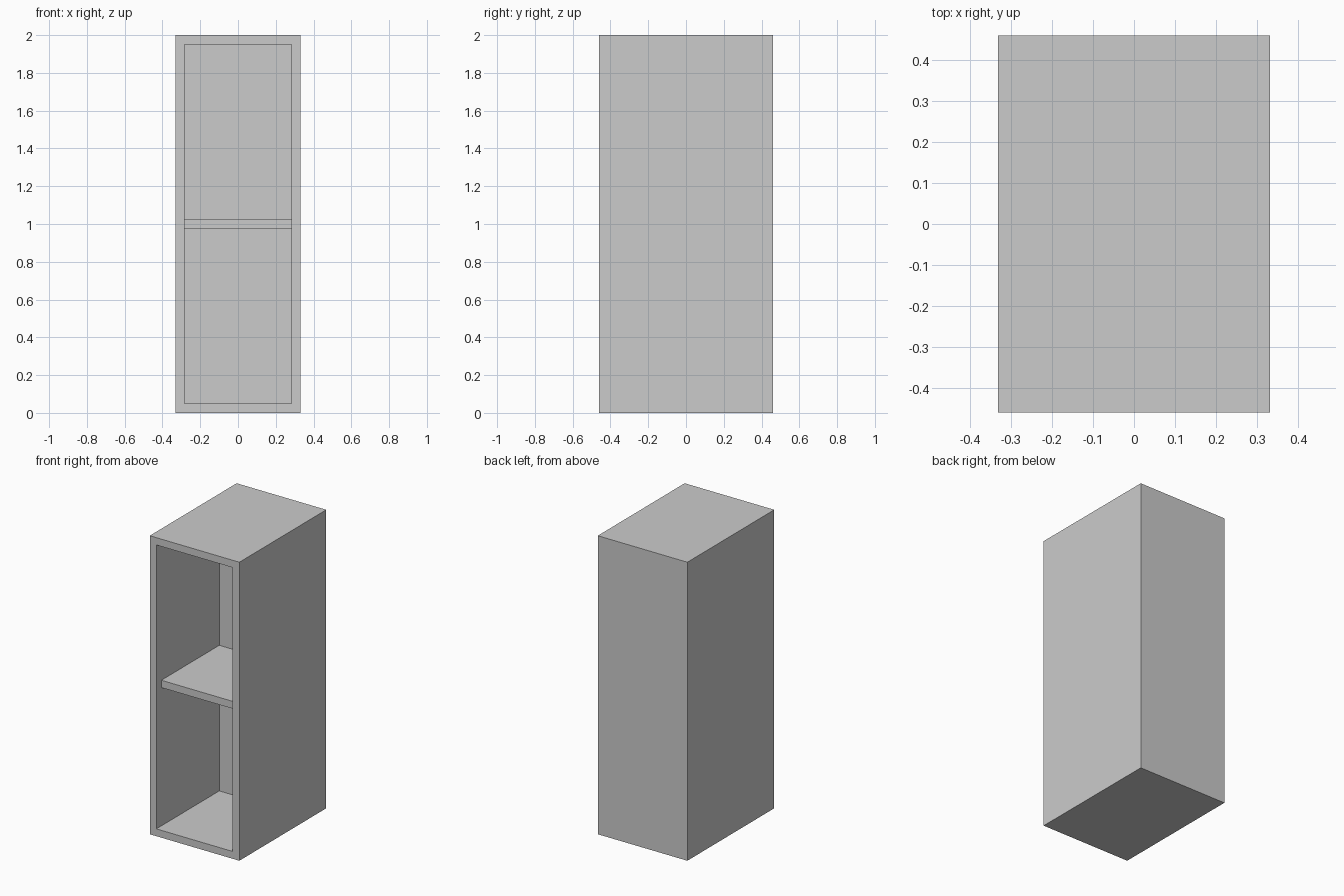
import bpy

# Remove the default cube
old = bpy.data.objects.get("Cube")
if old:
    bpy.data.objects.remove(old, do_unlink=True)

# One light grey finish
grey = bpy.data.materials.new("light grey")
grey.use_nodes = True
colour = (0.6, 0.6, 0.6, 1)
grey.diffuse_color = colour
grey.node_tree.nodes["Principled BSDF"].inputs["Base Color"].default_value = colour

# Overall sizes
X, Y, Z = 0.332, 0.46, 2.0     # half width, half depth, height
T = 0.049                      # board thickness
BACK = 0.206                   # inner face of the back
SETBACK = 0.053                # shelf front behind the carcass front


def box(name, lo, hi):
    """Axis-aligned box between two corners."""
    bpy.ops.mesh.primitive_cube_add(
        size=1, location=[(a + b) / 2 for a, b in zip(lo, hi)])
    ob = bpy.context.object
    ob.name = ob.data.name = name
    ob.scale = [b - a for a, b in zip(lo, hi)]
    bpy.ops.object.transform_apply(location=False, rotation=False, scale=True)
    ob.data.materials.append(grey)
    return ob


# Carcass: one block with the compartment opening cut from the front
carcass = box("carcass", (-X, -Y, 0), (X, Y, Z))
cutter = box("opening_cutter", (-X + T, -Y - 0.1, T), (X - T, BACK, Z - T))
cutter.hide_render = True
cut = carcass.modifiers.new("opening", 'BOOLEAN')
cut.operation = 'DIFFERENCE'
cut.solver = 'EXACT'
cut.object = cutter
bpy.ops.object.select_all(action='DESELECT')
bpy.context.view_layer.objects.active = carcass
carcass.select_set(True)
bpy.ops.object.modifier_apply(modifier=cut.name)
bpy.data.objects.remove(cutter, do_unlink=True)

# Middle shelf, set back from the front
mid = Z / 2
box("shelf", (-X + T, -Y + SETBACK, mid - T / 2), (X - T, BACK, mid + T / 2))
